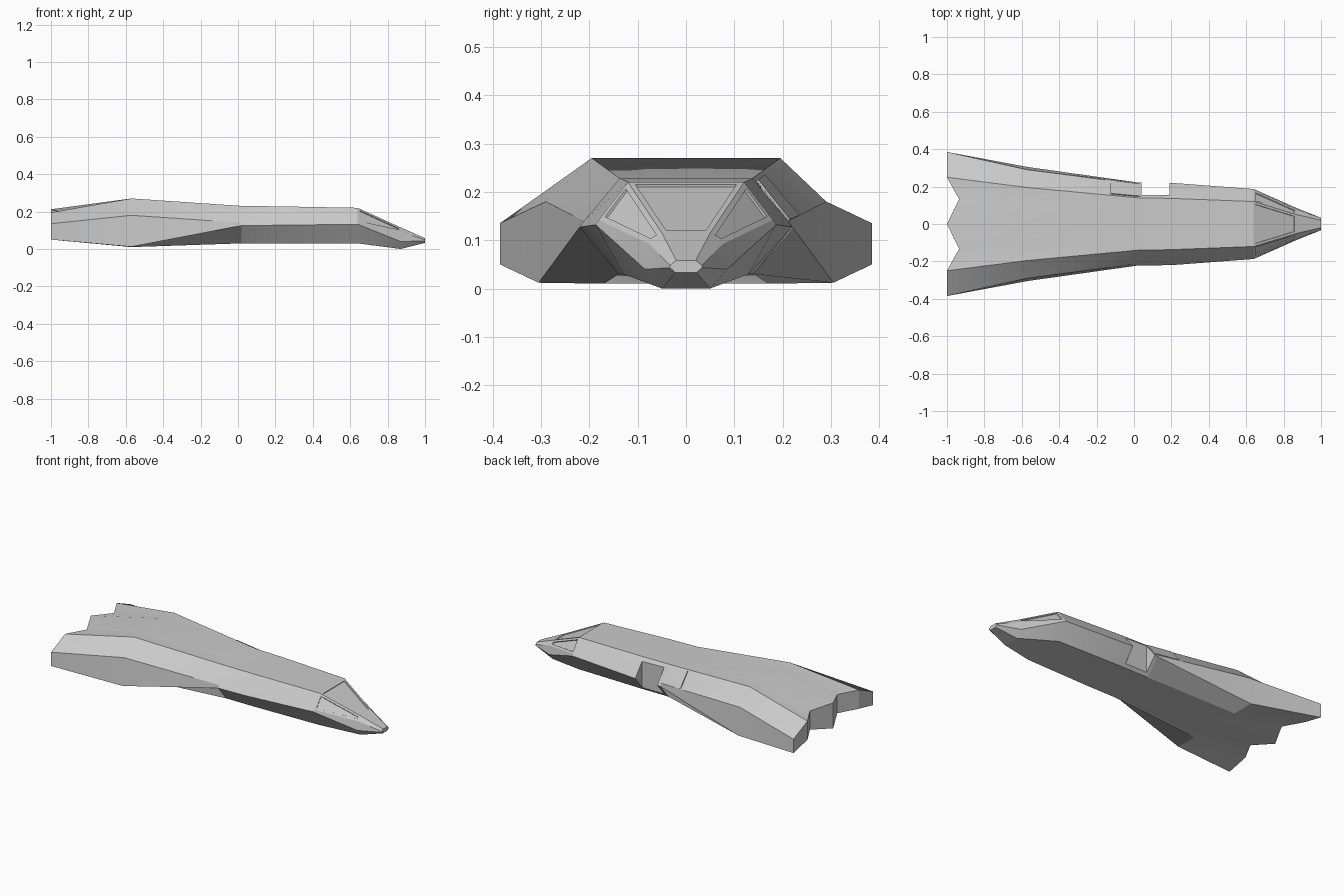
import bpy, bmesh
from mathutils import Vector

if "Cube" in bpy.data.objects:
    bpy.data.objects.remove(bpy.data.objects["Cube"])

# Half sections from tail to nose: x, then ridge, shoulder, chine and keel corner as (y, z)
SECTIONS = [
    (-1.0, (.25, .195), (.385, .135), (.385, .05), (.25, .08)),
    (-.57, (.195, .27), (.29, .18), (.305, .012), (.17, .01)),
    (.02, (.14, .23), (.213, .14), (.222, .125), (.14, .03)),
    (.2, (.137, .228), (.211, .14), (.22, .127), (.14, .03)),
    (.64, (.12, .22), (.18, .142), (.187, .132), (.13, .03)),
    (.87, (.05, .115), (.076, .092), (.085, .04), (.05, 0)),
    (1.0, (.02, .058), (.033, .048), (.033, .043), (.022, .033)),
]


def half_ring(i):
    x, ridge, shoulder, chine, keel = SECTIONS[i]
    tail = i == 0
    nx = x + .065 if tail else x          # tail edge is a W, notched in x
    return [
        (x, 0, .212 if tail else ridge[1]),
        (nx, ridge[0] * .53, ridge[1]),
        (x, *ridge), (x, *shoulder), (x, *chine), (x, *keel),
        (nx, keel[0] * .53, keel[1]),
        (x, 0, .055 if tail else keel[1]),
    ]


def shade(ob):
    bpy.ops.object.select_all(action='DESELECT')
    ob.select_set(True)
    bpy.context.view_layer.objects.active = ob
    bpy.ops.object.shade_smooth_by_angle(angle=.3)


def make_object(name, bm):
    bmesh.ops.recalc_face_normals(bm, faces=bm.faces[:])
    me = bpy.data.meshes.new(name)
    bm.to_mesh(me)
    bm.free()
    ob = bpy.data.objects.new(name, me)
    bpy.context.collection.objects.link(ob)
    return ob


# Lofted hull
bm = bmesh.new()
rings = []
for i in range(len(SECTIONS)):
    h = half_ring(i)
    pts = h + [(x, -y, z) for x, y, z in h[-2:0:-1]]
    rings.append([bm.verts.new(p) for p in pts])
n = len(rings[0])
windscreen, side_panes = [], []
for i, (a, b) in enumerate(zip(rings, rings[1:])):
    for j in range(n):
        k = (j + 1) % n
        f = bm.faces.new((a[j], a[k], b[k], b[j]))
        if i == 4 and j in (0, 1, n - 2, n - 1):
            windscreen.append(f)
        if i == 4 and j in (2, n - 3):
            side_panes.append(f)

# Tail bulkheads and nose cap
for idx in ((0, 1, 6, 7), (1, 2, 5, 6), (2, 3, 4, 5)):
    bm.faces.new([rings[0][j] for j in idx])
    bm.faces.new([rings[0][-j % n] for j in idx])
bm.faces.new(rings[-1])
bmesh.ops.recalc_face_normals(bm, faces=bm.faces[:])

# Recessed cockpit windows
for group in (windscreen, side_panes):
    bmesh.ops.inset_region(bm, faces=group, thickness=.012, use_even_offset=True)
    bmesh.ops.inset_region(bm, faces=group, thickness=.001, depth=-.005,
                           use_even_offset=True)
hull = make_object("hull", bm)

# Doorway cut in the +y flank
bm = bmesh.new()
bmesh.ops.create_cube(bm, size=1)
for v in bm.verts:
    v.co = Vector((.115 + v.co.x * .15, .255 + v.co.y * .2, .15 + v.co.z * .5))
cutter = make_object("doorway_cutter", bm)
cutter.hide_render = True
mod = hull.modifiers.new("doorway", 'BOOLEAN')
mod.operation = 'DIFFERENCE'
mod.solver = 'EXACT'
mod.object = cutter
bpy.context.view_layer.objects.active = hull
bpy.ops.object.modifier_apply(modifier=mod.name)
bpy.data.objects.remove(cutter)
shade(hull)

# Door slid back along the flank
bm = bmesh.new()
out = Vector((0, .78, .62))
for p in ((.035, .146, .222), (.035, .211, .14), (-.125, .16, .233), (-.125, .231, .149)):
    for d in (-.004, .005):
        bm.verts.new(Vector(p) + out * d)
bmesh.ops.convex_hull(bm, input=bm.verts[:])
door = make_object("sliding_door", bm)
